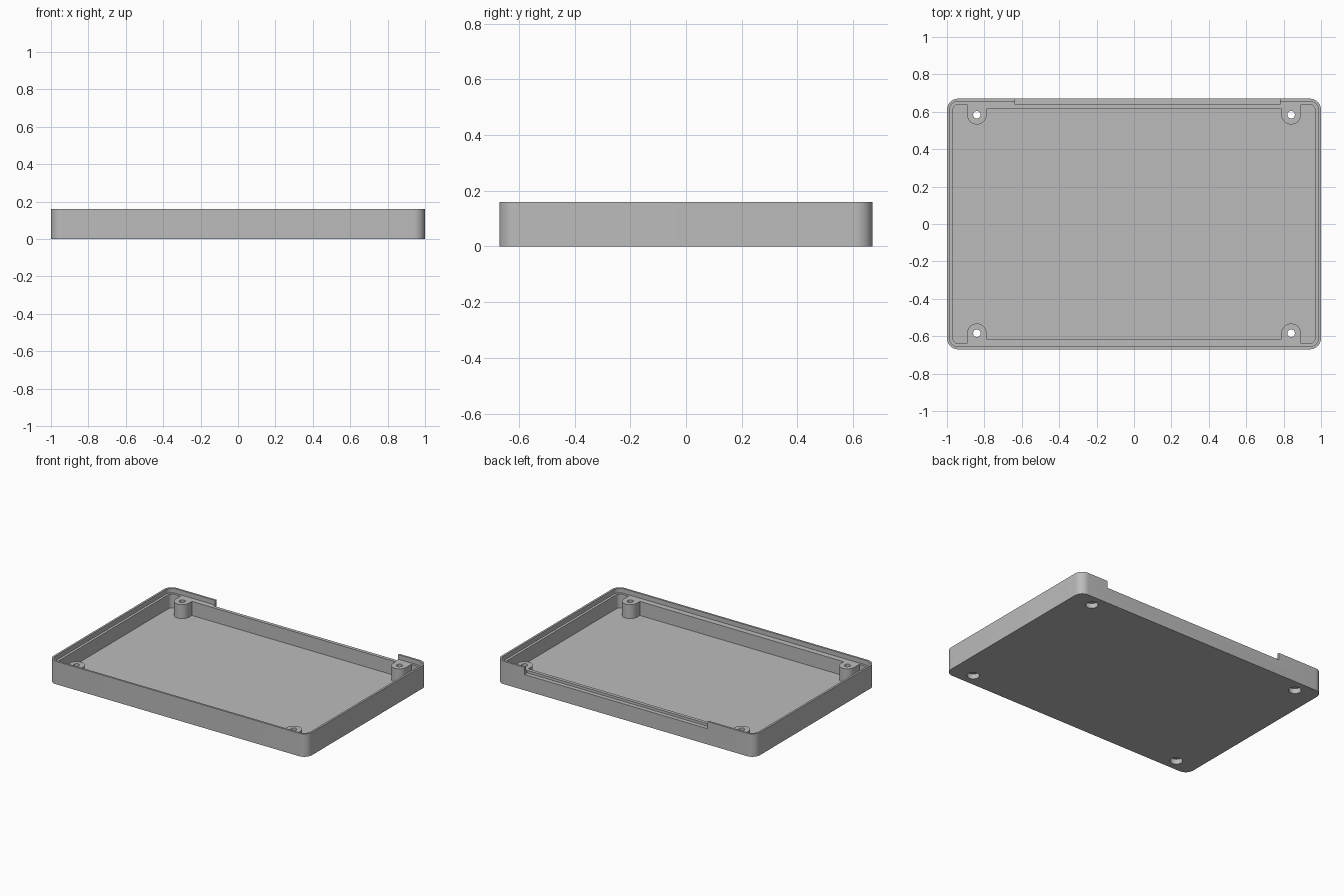
import bpy, bmesh
from math import pi, cos, sin

cube = bpy.data.objects.get("Cube")
if cube:
    bpy.data.objects.remove(cube, do_unlink=True)

# Main sizes
HX, HY, HEIGHT = 1.0, 0.67, 0.16
FLOOR, LEDGE, NOTCH = 0.03, 0.128, 0.11
BOSS_X, BOSS_Y, BOSS_R = 0.84, 0.584, 0.052

grey = bpy.data.materials.new("light grey plastic")
grey.use_nodes = True
colour = (0.5, 0.5, 0.5, 1)
grey.diffuse_color = colour
grey.node_tree.nodes["Principled BSDF"].inputs["Base Color"].default_value = colour


def arc(cx, cy, r, start, end, steps=12):
    angles = [start + (end - start) * i / steps for i in range(steps + 1)]
    return [(cx + r * cos(a), cy + r * sin(a)) for a in angles]


def mirrored(quarter):
    """Complete a +x +y quarter outline across both axes."""
    half = quarter + [(x, -y) for x, y in reversed(quarter)]
    return half + [(-x, y) for x, y in reversed(half)]


def rounded(hx, hy, r):
    return mirrored(arc(hx - r, hy - r, r, pi / 2, 0))


def prism(name, outline, z0, z1):
    bm = bmesh.new()
    face = bm.faces.new([bm.verts.new((x, y, z0)) for x, y in outline])
    made = bmesh.ops.extrude_face_region(bm, geom=[face])["geom"]
    for v in made:
        if isinstance(v, bmesh.types.BMVert):
            v.co.z = z1
    bmesh.ops.recalc_face_normals(bm, faces=bm.faces)
    mesh = bpy.data.meshes.new(name)
    bm.to_mesh(mesh)
    bm.free()
    mesh.materials.append(grey)
    obj = bpy.data.objects.new(name, mesh)
    bpy.context.collection.objects.link(obj)
    return obj


# Outer block
tray = prism("enclosure_tray", rounded(HX, HY, 0.06), 0, HEIGHT)

# Recess that leaves a thin lip around the rim
cutters = [prism("lip_recess", rounded(0.986, 0.656, 0.046), LEDGE, 0.3)]

# Cavity outline wraps around the four screw bosses
quarter = [(BOSS_X - BOSS_R, 0.616)]
quarter += arc(BOSS_X, BOSS_Y, BOSS_R, pi, 2 * pi, 20)
quarter += [(BOSS_X + BOSS_R, 0.64)] + arc(0.938, 0.61, 0.03, pi / 2, 0)
cutters.append(prism("cavity", mirrored(quarter), FLOOR, 0.35))

# Notch in the back lip
notch = [(-0.637, 0.64), (0.78, 0.64), (0.78, 0.8), (-0.637, 0.8)]
cutters.append(prism("back_notch", notch, NOTCH, 0.4))

# Screw holes with wide head pockets underneath
for sx in (-1, 1):
    for sy in (-1, 1):
        for name, r, z0, z1 in (("screw_hole", 0.02, -0.2, 0.5),
                                ("head_pocket", 0.04, -0.1, 0.035)):
            ring = arc(sx * BOSS_X, sy * BOSS_Y, r, 0, 2 * pi, 32)[:-1]
            cutters.append(prism(name, ring, z0, z1))

# Cut the block, bake the result and drop the cutters
for cutter in cutters:
    mod = tray.modifiers.new(cutter.name, 'BOOLEAN')
    mod.operation = 'DIFFERENCE'
    mod.solver = 'EXACT'
    mod.object = cutter
baked = bpy.data.meshes.new_from_object(
    tray.evaluated_get(bpy.context.evaluated_depsgraph_get()))
tray.modifiers.clear()
tray.data = baked
for cutter in cutters:
    bpy.data.objects.remove(cutter, do_unlink=True)

for obj in bpy.context.selected_objects:
    obj.select_set(False)
tray.select_set(True)
bpy.context.view_layer.objects.active = tray
bpy.ops.object.shade_smooth_by_angle(angle=pi / 6)
